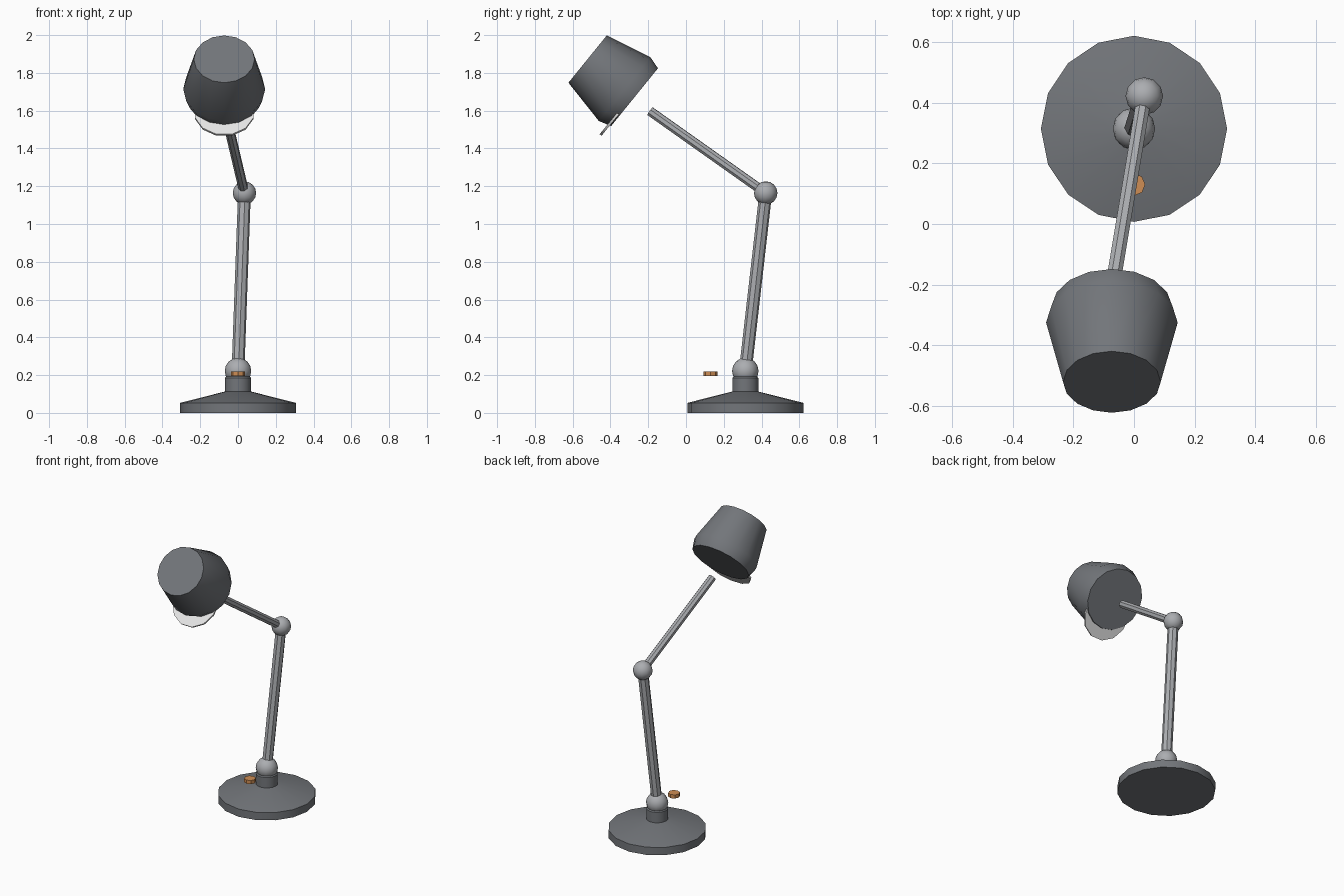
import bpy
import bmesh
import math
from mathutils import Vector

cube = bpy.data.objects.get("Cube")
if cube:
    bpy.data.objects.remove(cube, do_unlink=True)


def material(name, rgb):
    mat = bpy.data.materials.new(name)
    mat.use_nodes = True
    mat.diffuse_color = (*rgb, 1)
    mat.node_tree.nodes["Principled BSDF"].inputs["Base Color"].default_value = (*rgb, 1)
    return mat


DARK = material("dark grey paint", (0.17, 0.18, 0.195))
METAL = material("light grey metal", (0.41, 0.42, 0.44))
WHITE = material("white glass", (0.8, 0.8, 0.8))
ORANGE = material("orange brass", (0.62, 0.27, 0.09))


def finish(bm, name, mat, origin, axis):
    mesh = bpy.data.meshes.new(name)
    bmesh.ops.recalc_face_normals(bm, faces=bm.faces)
    bm.to_mesh(mesh)
    bm.free()
    mesh.materials.append(mat)
    obj = bpy.data.objects.new(name, mesh)
    bpy.context.collection.objects.link(obj)
    obj.location = origin
    obj.rotation_mode = 'QUATERNION'
    obj.rotation_quaternion = Vector(axis).to_track_quat('Z', 'Y')
    bpy.ops.object.select_all(action='DESELECT')
    obj.select_set(True)
    bpy.context.view_layer.objects.active = obj
    bpy.ops.object.shade_smooth_by_angle(angle=math.radians(31))
    return obj


def turned(name, mat, profile, sides, origin, axis=(0, 0, 1), turn=0.0):
    """Capped solid of revolution from (radius, height) pairs along an axis."""
    bm = bmesh.new()
    rings = []
    for r, h in profile:
        angles = [turn + math.tau * i / sides for i in range(sides)]
        rings.append([bm.verts.new((r * math.cos(a), r * math.sin(a), h)) for a in angles])
    for low, high in zip(rings, rings[1:]):
        for i in range(sides):
            j = (i + 1) % sides
            bm.faces.new((low[i], low[j], high[j], high[i]))
    bm.faces.new(rings[0])
    bm.faces.new(rings[-1])
    return finish(bm, name, mat, origin, axis)


def rod(name, start, end, radius):
    span = end - start
    turned(name, METAL, [(radius, 0), (radius, span.length)], 8, start, span, math.pi / 8)


def ball(name, centre, radius):
    bm = bmesh.new()
    bmesh.ops.create_uvsphere(bm, u_segments=12, v_segments=8, radius=radius)
    finish(bm, name, METAL, centre, (0, 0, 1))


# Key points of the stand
foot = Vector((0, 0.314, 0))
lower_joint = Vector((0, 0.314, 0.222))
elbow = Vector((0.034, 0.422, 1.164))
arm_tip = Vector((-0.068, -0.19, 1.597))

# Weighted base and neck
turned("base", DARK, [(0.307, 0), (0.307, 0.053), (0.069, 0.113)], 16, foot)
turned("neck", DARK, [(0.069, 0.10), (0.069, 0.185), (0.063, 0.192)], 16, foot)

# Jointed arm
ball("lower_joint", lower_joint, 0.07)
ball("elbow_joint", elbow, 0.062)
rod("lower_arm", lower_joint, elbow, 0.034)
rod("upper_arm", elbow, arm_tip, 0.026)

# Tilted shade, closed at both ends
shade_top = Vector((-0.073, -0.521, 1.873))
shade_axis = Vector((0, 0.777, -0.63)).normalized()
shade_up = Vector((0, 0.63, 0.777)).normalized()
turned("shade", DARK, [(0.161, 0), (0.217, 0.252), (0.197, 0.32)], 16, shade_top, shade_axis)

# Diffuser disc hanging out below the shade rim
disc_centre = shade_top + shade_axis * 0.3 - shade_up * 0.114
turned("diffuser_disc", WHITE, [(0.16, 0), (0.16, 0.013)], 12, disc_centre, shade_axis,
       math.pi / 12)

# Switch button in front of the neck
turned("switch_button", ORANGE, [(0.037, 0), (0.037, 0.025)], 8, Vector((0, 0.13, 0.195)))
